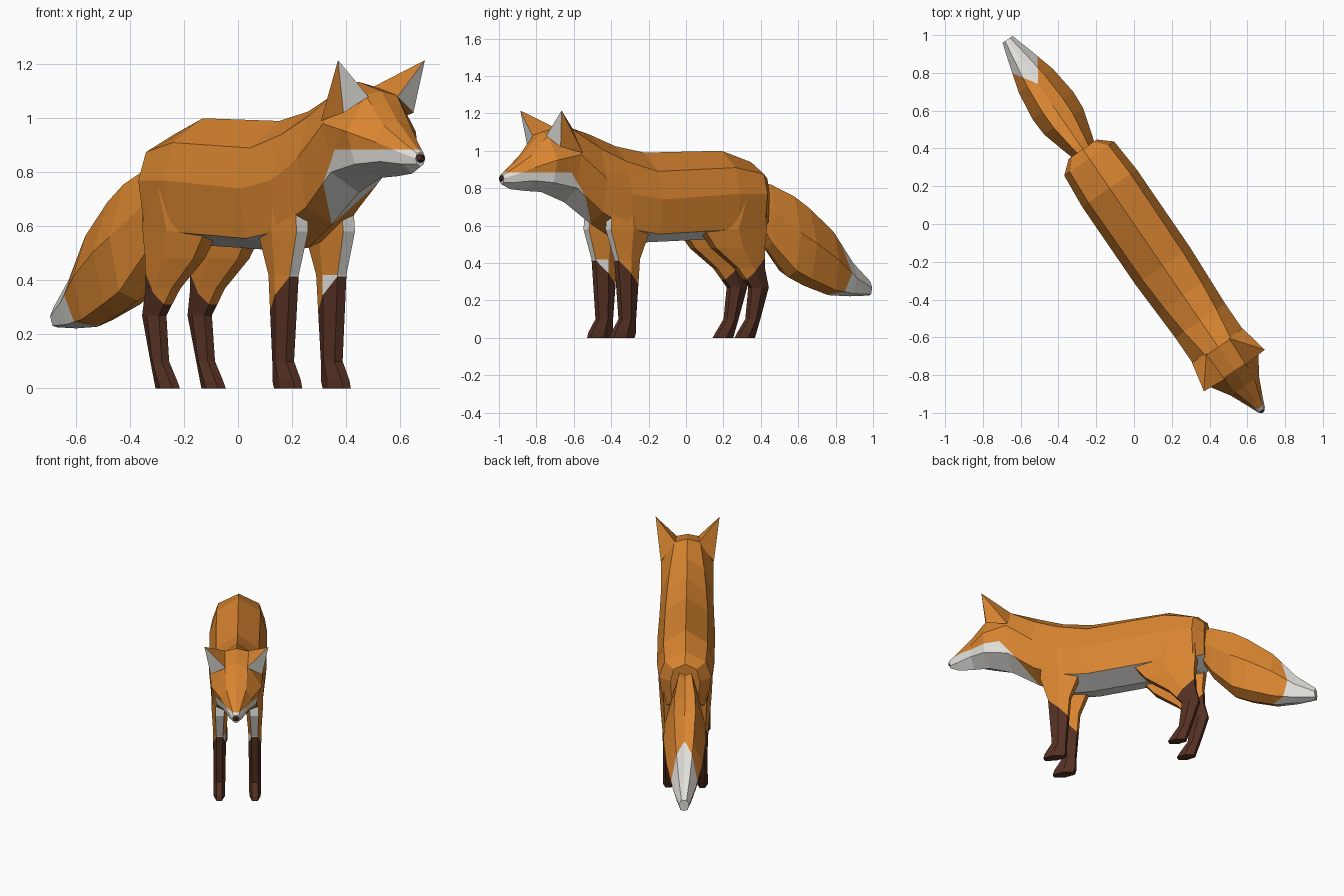
import bpy, bmesh, math
from mathutils import Vector

if "Cube" in bpy.data.objects:
    bpy.data.objects.remove(bpy.data.objects["Cube"])

# The animal is modelled along local +X (nose), Y sideways, then turned to its heading
HEADING = math.atan2(-0.825, 0.565)


def material(name, rgb):
    m = bpy.data.materials.new(name)
    m.diffuse_color = (*rgb, 1)
    m.use_nodes = True
    m.node_tree.nodes["Principled BSDF"].inputs["Base Color"].default_value = m.diffuse_color
    return m


MATS = [material("orange fur", (0.69, 0.235, 0.03)),
        material("white fur", (0.76, 0.75, 0.71)),
        material("dark brown fur", (0.09, 0.03, 0.017))]
ORANGE, WHITE, BROWN = 0, 1, 2


def finish(name, bm, rule, cuts=(), mirror=False):
    """Cut colour borders into the mesh, colour the faces by a rule, make the object."""
    for co, no in cuts:
        bmesh.ops.bisect_plane(bm, geom=bm.verts[:] + bm.edges[:] + bm.faces[:],
                               dist=1e-5, plane_co=co, plane_no=no)
    bmesh.ops.recalc_face_normals(bm, faces=bm.faces[:])
    bm.normal_update()
    for f in bm.faces:
        f.material_index = rule(f.calc_center_median(), f.normal)
        f.smooth = False
    me = bpy.data.meshes.new(name)
    bm.to_mesh(me)
    bm.free()
    for m in MATS:
        me.materials.append(m)
    ob = bpy.data.objects.new(name, me)
    bpy.context.collection.objects.link(ob)
    ob.rotation_euler.z = HEADING
    if mirror:
        mod = ob.modifiers.new("Mirror", 'MIRROR')
        mod.use_axis = (False, True, False)
        mod.use_clip = False
        mod.use_mirror_merge = False
    return ob


def loft(rings):
    bm = bmesh.new()
    vs = [[bm.verts.new(p) for p in r] for r in rings]
    n = len(vs[0])
    for a, b in zip(vs, vs[1:]):
        for i in range(n):
            j = (i + 1) % n
            bm.faces.new((a[i], a[j], b[j], b[i]))
    bm.faces.new(vs[0])
    bm.faces.new(vs[-1])
    return bm


def body_ring(s, top, sy, sz, my, mz, ly, lz, bot):
    half = [(sy, sz), (my, mz), (ly, lz)]
    return ([(s, 0, top)] + [(s, y, z) for y, z in half] + [(s, 0, bot)]
            + [(s, -y, z) for y, z in reversed(half)])


# Body, neck and head in one skin: station, ridge, shoulder, flank, lower edge, belly
body = [
    (-.48, .885, .07, .85, .09, .77, .08, .62, .60),
    (-.42, .94, .125, .875, .16, .77, .13, .58, .56),
    (-.23, 1.0, .135, .91, .175, .77, .15, .58, .53),
    (.27, .99, .13, .89, .175, .74, .15, .555, .51),
    (.46, 1.025, .12, .94, .167, .77, .15, .58, .52),
    (.62, 1.085, .105, 1.01, .16, .85, .12, .67, .61),
    (.79, 1.135, .08, 1.115, .16, .98, .125, .80, .725),
    (.94, 1.10, .07, 1.085, .155, .95, .12, .83, .78),
    (1.04, .995, .06, .975, .09, .91, .075, .84, .785),
    (1.14, .915, .03, .905, .045, .87, .04, .83, .795),
    (1.195, .875, .015, .87, .022, .852, .015, .83, .82),
]


def body_colour(c, n):
    if c.z < min(.885, .6 + 1.25 * (c.x - .61)):
        return WHITE
    if n.z < -.5 and c.z < .6 and -.5 < c.x < .52:
        return WHITE
    return ORANGE


finish("body_and_head", loft([body_ring(*r) for r in body]), body_colour,
       cuts=[((0, 0, .885), (0, 0, 1)), ((.61, 0, .6), (-1.25, 0, 1))])

# Nose
bm = bmesh.new()
bmesh.ops.create_icosphere(bm, subdivisions=1, radius=1)
for v in bm.verts:
    v.co = Vector((1.19 + v.co.x * .022, v.co.y * .022, .852 + v.co.z * .02))
finish("nose", bm, lambda c, n: BROWN)

# Ears: four-sided spikes with a pale front
bm = bmesh.new()
tip = bm.verts.new((.94, .195, 1.215))
base = [bm.verts.new(p) for p in ((.95, .065, 1.08), (.92, .157, 1.02),
                                  (.78, .162, .99), (.78, .07, 1.115))]
for i in range(4):
    bm.faces.new((base[i], base[(i + 1) % 4], tip))
bm.faces.new(base)
finish("ear", bm, lambda c, n: WHITE if n.x > .6 else ORANGE, mirror=True)

# Tail: bushy, lightly grooved on top, with a white tip
tail = [(-.44, .83, .62, .06), (-.52, .82, .48, .085), (-.66, .755, .325, .125),
        (-.76, .69, .28, .13), (-.92, .565, .228, .11), (-1.06, .40, .222, .07),
        (-1.185, .30, .226, .032)]
rings = []
for s, zt, zb, w in tail:
    h = zt - zb
    rings.append(body_ring(s, zt - .06 * h, .5 * w, zt, w, zb + .55 * h,
                           .65 * w, zb + .08 * h, zb))
finish("tail", loft(rings),
       lambda c, n: WHITE if c.x < -.90 - 1.5 * abs(c.y) else ORANGE,
       cuts=[((-.90, 0, 0), (1, 1.5, 0)), ((-.90, 0, 0), (1, -1.5, 0))])


def leg_rings(table):
    """Six-sided rings: height, rear, front, side offset, half width."""
    out = []
    for z, r, f, t, w in table:
        m = (r + f) / 2
        out.append([(f, t - .5 * w, z), (f, t + .5 * w, z), (m, t + w, z),
                    (r, t + .5 * w, z), (r, t - .5 * w, z), (m, t - w, z)])
    return out


# Front legs with a white blaze above the dark stocking
front = [(.74, .36, .56, .10, .06), (.58, .32, .575, .105, .052),
         (.42, .385, .525, .107, .04), (.10, .41, .50, .109, .036),
         (.03, .41, .545, .109, .036), (0, .42, .555, .109, .034)]


def front_colour(c, n):
    if c.z < c.x - .11:
        return BROWN
    return WHITE if n.x > .25 and n.y < .4 else ORANGE


finish("front_leg", loft(leg_rings(front)), front_colour,
       cuts=[((.52, 0, .41), (-1, 0, 1))], mirror=True)

# Hind legs: broad thigh, hock and small foot
hind = [(.76, -.43, -.14, .10, .068), (.58, -.435, -.03, .10, .06),
        (.48, -.425, -.11, .10, .052), (.37, -.43, -.26, .10, .04),
        (.27, -.455, -.345, .102, .034), (.10, -.40, -.325, .103, .033),
        (.03, -.375, -.275, .103, .035), (0, -.365, -.255, .103, .034)]
finish("hind_leg", loft(leg_rings(hind)),
       lambda c, n: BROWN if c.z < .40 - (c.x + .40) else ORANGE,
       cuts=[((-.40, 0, .40), (1, 0, 1))], mirror=True)
